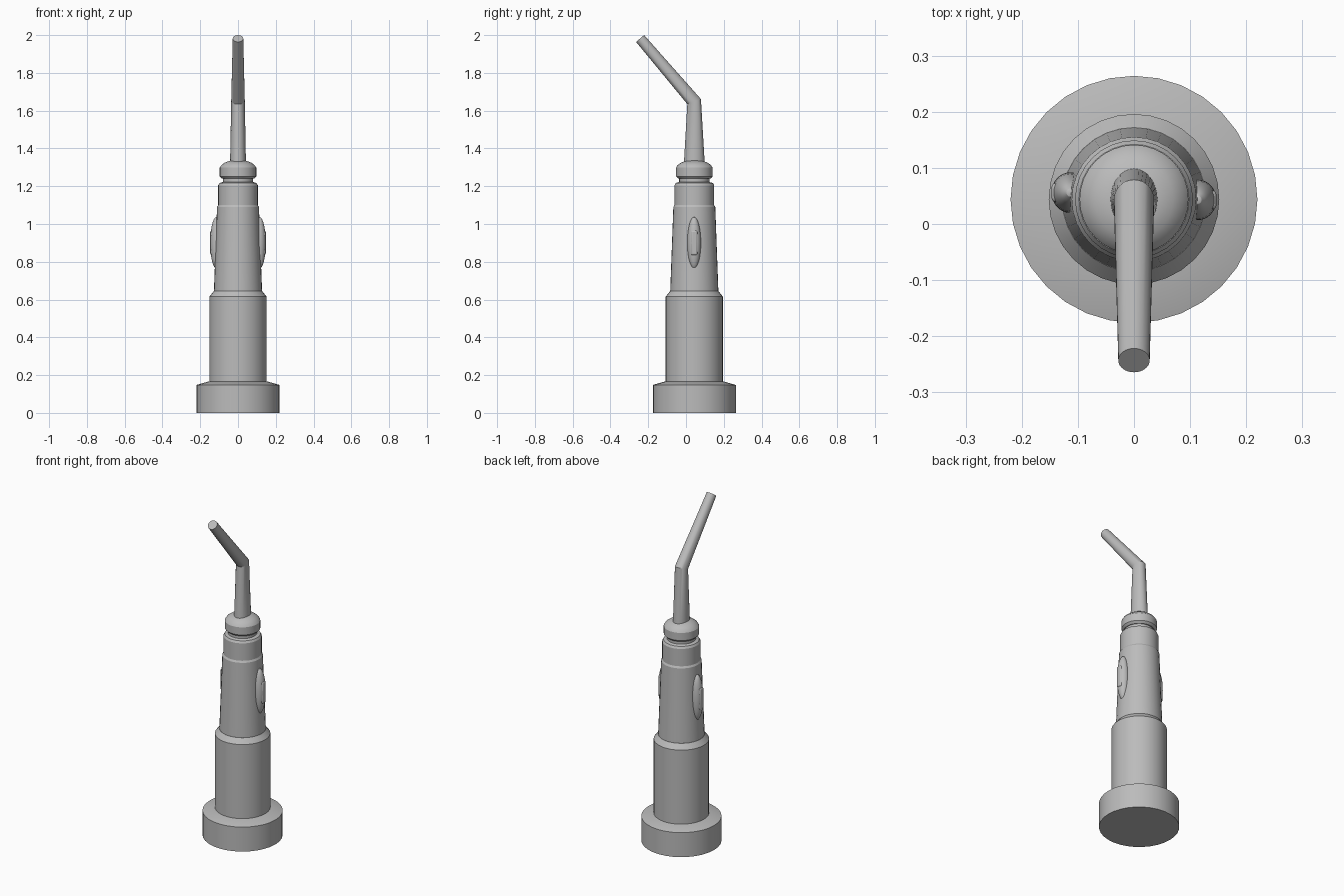
import bpy, bmesh, math
from mathutils import Vector, Matrix

old = bpy.data.objects.get("Cube")
if old:
    bpy.data.objects.remove(old, do_unlink=True)

AXIS_Y = 0.044
SIDES = 32

grey = bpy.data.materials.new("plain grey")
grey.use_nodes = True
grey.diffuse_color = (0.5, 0.5, 0.5, 1)
grey.node_tree.nodes["Principled BSDF"].inputs["Base Color"].default_value = (0.5, 0.5, 0.5, 1)


def finish(name, bm, angle=25):
    bmesh.ops.recalc_face_normals(bm, faces=bm.faces)
    mesh = bpy.data.meshes.new(name)
    bm.to_mesh(mesh)
    bm.free()
    mesh.materials.append(grey)
    obj = bpy.data.objects.new(name, mesh)
    bpy.context.collection.objects.link(obj)
    bpy.ops.object.select_all(action='DESELECT')
    obj.select_set(True)
    bpy.context.view_layer.objects.active = obj
    bpy.ops.object.shade_smooth_by_angle(angle=math.radians(angle))
    return obj


def skin(name, rings):
    """Join rings of points into a closed tube with flat caps."""
    bm = bmesh.new()
    loops = [[bm.verts.new(p) for p in ring] for ring in rings]
    for a, b in zip(loops, loops[1:]):
        for i in range(SIDES):
            j = (i + 1) % SIDES
            bm.faces.new((a[i], a[j], b[j], b[i]))
    bm.faces.new(loops[0])
    bm.faces.new(loops[-1])
    return finish(name, bm)


def circle(radius):
    for i in range(SIDES):
        t = math.tau * i / SIDES
        yield radius * math.cos(t), radius * math.sin(t)


def turned(name, profile):
    """Round part from (radius, height) pairs."""
    return skin(name, [[(x, AXIS_Y + y, z) for x, y in circle(r)] for r, z in profile])


# Turned body parts
turned("base", [(0.22, 0), (0.22, 0.148), (0.15, 0.168)])
turned("lower_handle", [(0.152, 0.14), (0.152, 0.615), (0.128, 0.645)])
turned("tapered_grip", [(0.128, 0.63), (0.111, 1.09), (0.105, 1.1)])
turned("neck", [(0.105, 1.08), (0.105, 1.205), (0.098, 1.217), (0.08, 1.222),
                (0.08, 1.25)])
turned("collar", [(0.085, 1.24), (0.097, 1.252), (0.097, 1.298),
                  (0.088, 1.312), (0.07, 1.325), (0.043, 1.335)])

# Bent nozzle: upright tube, mitred elbow, tapering tip
start = Vector((0, AXIS_Y, 1.32))
bend = Vector((0, 0.043, 1.648))
tip = Vector((0, -0.243, 1.982))
up = (bend - start).normalized()
lean = (tip - bend).normalized()
rings = []
for centre, radius, normal in ((start, 0.042, up), (bend, 0.036, (up + lean).normalized()),
                               (tip, 0.028, lean)):
    side = Vector((1, 0, 0))
    across = normal.cross(side)
    stretch = 1 / normal.dot(lean)
    rings.append([centre + side * x + across * y * stretch for x, y in circle(radius)])
skin("nozzle", rings)

# Oval side buttons, each with a raised finger pad
for name, sign, y in (("left", 1, 0.043), ("right", -1, 0.056)):
    bm = bmesh.new()
    bmesh.ops.create_uvsphere(
        bm, u_segments=32, v_segments=16, radius=1,
        matrix=Matrix.Translation((sign * 0.114, y, 0.9)) @ Matrix.Diagonal((0.033, 0.036, 0.137, 1)))
    finish(name + "_button", bm)

    bm = bmesh.new()
    bmesh.ops.create_cube(
        bm, size=1,
        matrix=Matrix.Translation((sign * 0.138, y, 0.9)) @ Matrix.Diagonal((0.018, 0.034, 0.13, 1)))
    pad = finish(name + "_button_pad", bm)
    bevel = pad.modifiers.new("Rounded", 'BEVEL')
    bevel.width = 0.008
    bevel.segments = 3
